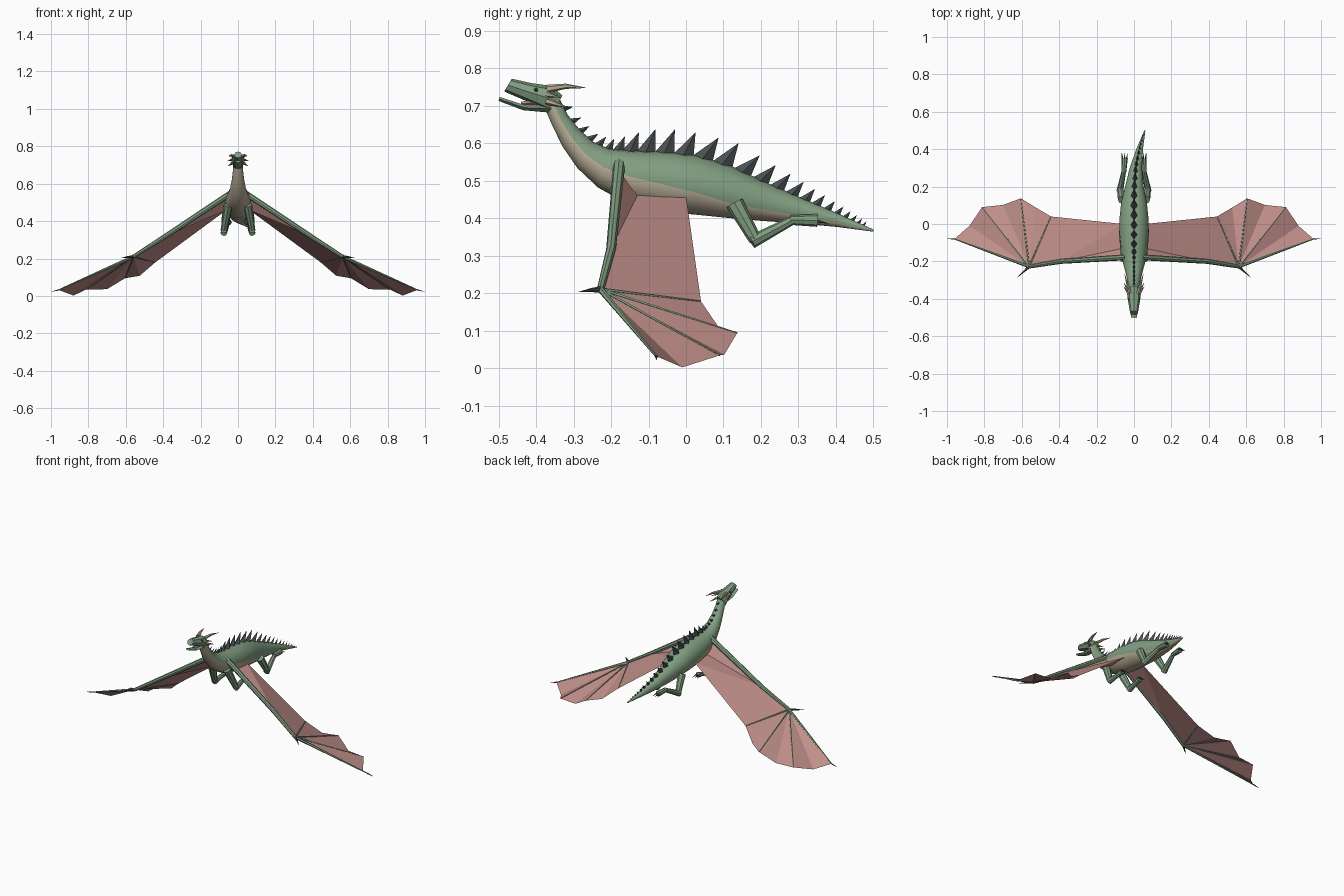
import bpy
import math
from mathutils import Vector

cube = bpy.data.objects.get("Cube")
if cube:
    bpy.data.objects.remove(cube, do_unlink=True)


def material(name, rgb):
    m = bpy.data.materials.new(name)
    m.use_nodes = True
    color = (*rgb, 1)
    m.diffuse_color = color
    m.node_tree.nodes["Principled BSDF"].inputs["Base Color"].default_value = color
    return m


GREEN = material("scale green", (0.22, 0.34, 0.22))
TAN = material("belly tan", (0.47, 0.41, 0.30))
PINK = material("membrane pink", (0.52, 0.27, 0.25))
DARK = material("spike grey", (0.07, 0.08, 0.08))


def make(name, verts, faces, mats):
    mesh = bpy.data.meshes.new(name)
    mesh.from_pydata([tuple(v) for v in verts], [], faces)
    for m in mats:
        mesh.materials.append(m)
    obj = bpy.data.objects.new(name, mesh)
    bpy.context.collection.objects.link(obj)
    return obj


def skin(name, rings, mats):
    """Join equal rings of points into a closed skin."""
    n = len(rings[0])
    verts = [p for r in rings for p in r]
    faces = []
    for i in range(len(rings) - 1):
        for j in range(n):
            k = (j + 1) % n
            faces.append((i * n + j, i * n + k, (i + 1) * n + k, (i + 1) * n + j))
    faces.append(tuple(reversed(range(n))))
    faces.append(tuple(range(len(verts) - n, len(verts))))
    return make(name, verts, faces, mats)


def loft(name, sections, half, mats, split=lambda s: 0):
    """Sections are top y, z, bottom y, z, half width, x; split is the colour edge angle."""
    rings = []
    for s in sections:
        ty, tz, by, bz, w, x = s
        a = split(s)
        angles = [a + (math.pi - 2 * a) * i / half for i in range(half)]
        angles += [math.pi - a + (math.pi + 2 * a) * i / half for i in range(half)]
        rings.append([(x + w * math.cos(t), (ty + by) / 2 + (ty - by) / 2 * math.sin(t),
                       (tz + bz) / 2 + (tz - bz) / 2 * math.sin(t)) for t in angles])
    return skin(name, rings, mats)


def limb(name, points, radii, mat, sides=6):
    """Tapered tube through a few points."""
    pts = [Vector(p) for p in points]
    rings = []
    for i, p in enumerate(pts):
        d = (pts[min(i + 1, len(pts) - 1)] - pts[max(i - 1, 0)]).normalized()
        u = d.cross(Vector((1, 0, 0)) if abs(d.x) < 0.8 else Vector((0, 0, 1))).normalized()
        v = d.cross(u)
        rings.append([p + radii[i] * (u * math.cos(t) + v * math.sin(t))
                      for t in (math.tau * j / sides for j in range(sides))])
    return skin(name, rings, [mat])


def lerp(keys, y):
    """Read a value from (y, value) keys."""
    for (a, p), (b, q) in zip(keys, keys[1:]):
        if y <= b:
            return p + (q - p) * (y - a) / (b - a)
    return keys[-1][1]


# Body, neck and tail in one skin, belly coloured below the split
BODY = [
    (-0.335, 0.715, -0.375, 0.69, 0.026, 0),
    (-0.315, 0.675, -0.358, 0.65, 0.028, 0),
    (-0.285, 0.638, -0.33, 0.592, 0.034, 0),
    (-0.25, 0.605, -0.29, 0.534, 0.043, 0),
    (-0.205, 0.585, -0.235, 0.482, 0.056, 0),
    (-0.14, 0.58, -0.16, 0.44, 0.072, 0),
    (-0.05, 0.577, -0.06, 0.417, 0.08, 0),
    (0.03, 0.567, 0.03, 0.409, 0.079, 0),
    (0.12, 0.54, 0.12, 0.4, 0.068, 0),
    (0.2, 0.502, 0.2, 0.393, 0.05, 0.002),
    (0.3, 0.458, 0.3, 0.386, 0.033, 0.01),
    (0.4, 0.415, 0.4, 0.377, 0.018, 0.03),
    (0.5, 0.37, 0.5, 0.364, 0.003, 0.058),
]
body = loft("body", BODY, 8, [GREEN, TAN],
            lambda s: lerp([(-0.34, 0.1), (-0.1, 0), (0.12, -0.45), (0.5, -0.4)], s[0]))
for f in body.data.polygons:
    if f.index < 16 * (len(BODY) - 1) and f.index % 16 >= 8:
        f.material_index = 1
bpy.ops.object.select_all(action="DESELECT")
body.select_set(True)
bpy.context.view_layer.objects.active = body
bpy.ops.object.shade_smooth_by_angle(angle=math.radians(30))

# Head and jaw
loft("head", [
    (-0.33, 0.728, -0.355, 0.675, 0.024, 0),
    (-0.36, 0.753, -0.385, 0.692, 0.037, 0),
    (-0.41, 0.76, -0.425, 0.712, 0.031, 0),
    (-0.465, 0.772, -0.485, 0.738, 0.021, 0)], 4, [GREEN])
loft("lower_jaw", [
    (-0.355, 0.705, -0.365, 0.68, 0.027, 0),
    (-0.43, 0.703, -0.435, 0.687, 0.023, 0),
    (-0.497, 0.724, -0.5, 0.712, 0.016, 0)], 3, [GREEN])
loft("tongue", [
    (-0.37, 0.72, -0.37, 0.698, 0.02, 0),
    (-0.44, 0.712, -0.44, 0.7, 0.012, 0)], 3, [PINK])

# Row of back spikes, leaning backwards
TOP = [(s[0], s[1]) for s in BODY]
SHIFT = [(s[0], s[5]) for s in BODY]
SIZE = [(-0.33, 0.02), (-0.2, 0.026), (-0.13, 0.054), (0.1, 0.058), (0.25, 0.042), (0.48, 0.01)]
y = -0.325
verts, faces = [], []
while y < 0.475:
    s = lerp(SIZE, y)
    x = lerp(SHIFT, y)
    p = Vector((x, y, lerp(TOP, y)))
    along = (Vector((x, y + 0.01, lerp(TOP, y + 0.01))) - p).normalized()
    up = Vector((0, -along.z, along.y))
    low = p - up * 0.006
    side = Vector((s * 0.32, 0, 0))
    b = len(verts)
    verts += [low - along * s * 0.5, low + side, low + along * s * 0.5, low - side,
              p + up * s * 1.1 + along * s * 0.45]
    faces += [(b + i, b + (i + 1) % 4, b + 4) for i in range(4)]
    y += s * (0.92 if s > 0.03 else 1.05)
make("back_spikes", verts, faces, [DARK])

# Mirrored parts
for label, m in (("left", 1), ("right", -1)):
    def at(x, y, z):
        return Vector((m * x, y, z))

    # Horns, cheek spikes and eyes
    limb(label + "_horn", [at(0.022, -0.37, 0.745), at(0.036, -0.32, 0.752), at(0.05, -0.268, 0.748)],
         [0.011, 0.007, 0.0008], TAN)
    limb(label + "_cheek_spike", [at(0.026, -0.37, 0.712), at(0.053, -0.315, 0.695)], [0.01, 0.0008], TAN)
    limb(label + "_brow_spike", [at(0.03, -0.37, 0.73), at(0.055, -0.335, 0.722)], [0.008, 0.0008], TAN)
    limb(label + "_eye", [at(0.026, -0.4, 0.742), at(0.035, -0.398, 0.743)], [0.006, 0.003], DARK)

    # Wing membrane: a fan at the wrist plus inner panels
    shoulder, elbow, wrist = at(0.045, -0.178, 0.545), at(0.39, -0.2, 0.318), at(0.56, -0.228, 0.21)
    rim = [at(0.96, -0.08, 0.032), at(0.88, -0.01, 0.002), at(0.812, 0.09, 0.034),
           at(0.70, 0.102, 0.036), at(0.605, 0.137, 0.094), at(0.525, 0.088, 0.108),
           at(0.444, 0.04, 0.178)]
    flank, back = at(0.06, -0.13, 0.46), at(0.06, 0, 0.46)
    verts = [wrist, *rim, elbow, back, flank, shoulder]
    fan = [(0, i, i + 1) for i in range(1, 8)]
    inner = [(8, i, i + 1) for i in (9, 10)]
    make(label + "_wing_membrane", verts, fan + [(8, 7, 9)] + inner, [PINK])

    # Wing bones and claws
    limb(label + "_wing_arm", [shoulder, elbow, wrist], [0.016, 0.013, 0.01], GREEN, 8)
    limb(label + "_leading_finger", [wrist, rim[0]], [0.009, 0.003], GREEN)
    for i in (2, 4, 6):
        limb(label + "_wing_finger", [wrist, rim[i]], [0.005, 0.002], GREEN, 5)
    limb(label + "_thumb_claw", [wrist, at(0.59, -0.255, 0.208), at(0.625, -0.287, 0.203)],
         [0.009, 0.005, 0.0006], DARK)
    limb(label + "_wing_tip_claw", [rim[0], at(1, -0.078, 0.022)], [0.004, 0.0005], DARK)

    # Legs: thigh, shin, foot and three claws
    legs = {
        "front": [at(0.052, -0.185, 0.485), at(0.075, -0.125, 0.355), at(0.068, -0.055, 0.368),
                  at(0.066, -0.025, 0.375)],
        "hind": [at(0.062, 0.13, 0.44), at(0.074, 0.185, 0.342), at(0.054, 0.285, 0.395),
                 at(0.05, 0.35, 0.394)],
    }
    for end, (hip, knee, heel, toe) in legs.items():
        name = label + "_" + end
        limb(name + "_thigh", [hip, knee], [0.024, 0.017], GREEN, 8)
        limb(name + "_shin", [knee + (knee - heel) * 0.1, heel], [0.018, 0.012], GREEN, 8)
        limb(name + "_foot", [heel + (heel - toe) * 0.1, toe], [0.013, 0.017], GREEN, 8)
        for i in (-1, 0, 1):
            root = toe + Vector((i * 0.011, -0.004, 0))
            limb(name + "_claw", [root, root + Vector((i * 0.004, 0.034, -0.008))], [0.005, 0.0006], DARK, 5)
